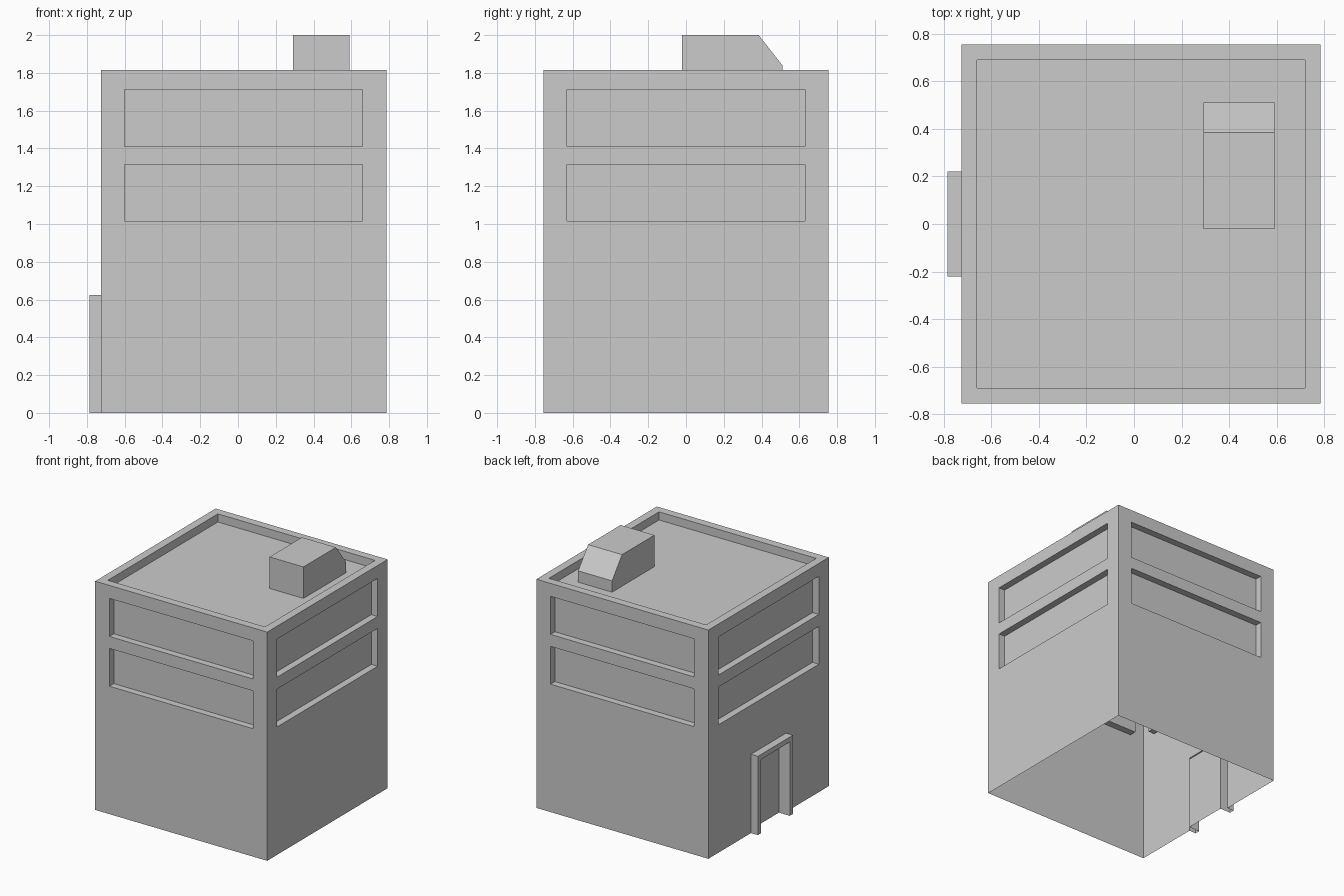
import bpy, bmesh, math
from mathutils import Matrix, Vector

if "Cube" in bpy.data.objects:
    bpy.data.objects.remove(bpy.data.objects["Cube"])

HALF, HEIGHT = 0.755, 1.815
CENTRE = Matrix.Translation((0.03, 0, 0))


def finish(name, bm):
    bmesh.ops.remove_doubles(bm, verts=bm.verts[:], dist=1e-5)
    mesh = bpy.data.meshes.new(name)
    bm.to_mesh(mesh)
    bm.free()
    obj = bpy.data.objects.new(name, mesh)
    bpy.context.collection.objects.link(obj)
    return obj


def relief(name, matrix, size, patches):
    """Sheet over size (u0, u1, v0, v1) with rectangular patches
    (u0, u1, v0, v1, depth) pushed in or pulled out; later patches win."""
    us = sorted({*size[:2], *(u for p in patches for u in p[:2])})
    vs = sorted({*size[2:], *(v for p in patches for v in p[2:4])})

    def depth(i, j):
        u, v = (us[i] + us[i + 1]) / 2, (vs[j] + vs[j + 1]) / 2
        d = 0.0
        for u0, u1, v0, v1, w in patches:
            if u0 < u < u1 and v0 < v < v1:
                d = w
        return d

    bm = bmesh.new()

    def quad(*pts):
        bm.faces.new([bm.verts.new(matrix @ Vector(p)) for p in pts])

    for i in range(len(us) - 1):
        for j in range(len(vs) - 1):
            a, b, c, d = us[i], us[i + 1], vs[j], vs[j + 1]
            w = depth(i, j)
            quad((a, c, w), (b, c, w), (b, d, w), (a, d, w))
            # side faces wherever neighbouring cells differ in depth
            if i + 2 < len(us) and (n := depth(i + 1, j)) != w:
                quad((b, c, w), (b, c, n), (b, d, n), (b, d, w))
            if j + 2 < len(vs) and (n := depth(i, j + 1)) != w:
                quad((a, d, w), (b, d, w), (b, d, n), (a, d, n))
    return finish(name, bm)


# four walls with two recessed window bands; the left one also has a door
windows = [(-0.63, 0.63, 1.015, 1.315, -0.055),
           (-0.63, 0.63, 1.41, 1.712, -0.055)]
door = [(-0.22, 0.22, 0, 0.625, 0.06),       # projecting frame
        (-0.18, 0.18, 0, 0.585, -0.035)]     # recessed door panel
upright = Matrix.Translation((0, -HALF, 0)) @ Matrix.Rotation(math.pi / 2, 4, 'X')
for k, side in enumerate(("front", "right", "back", "left")):
    turn = CENTRE @ Matrix.Rotation(k * math.pi / 2, 4, 'Z') @ upright
    relief(side + "_wall", turn, (-HALF, HALF, 0, HEIGHT),
           windows + (door if side == "left" else []))

# flat roof sunk behind a parapet
r = HALF - 0.065
relief("roof", CENTRE @ Matrix.Translation((0, 0, HEIGHT)),
       (-HALF, HALF, -HALF, HALF), [(-r, r, -r, r, -0.065)])

# rooftop stair hut: side profile (y, z) extruded along x
profile = [(-0.022, 1.75), (0.51, 1.75), (0.51, 1.84), (0.385, 2.0), (-0.022, 2.0)]
bm = bmesh.new()
near = [bm.verts.new((0.59, y, z)) for y, z in profile]
far = [bm.verts.new((0.292, y, z)) for y, z in profile]
bm.faces.new(near)
bm.faces.new(far[::-1])
for i in range(len(profile)):
    j = (i + 1) % len(profile)
    if i:  # underside stays open on the roof
        bm.faces.new((near[j], near[i], far[i], far[j]))
finish("roof_hut", bm)
